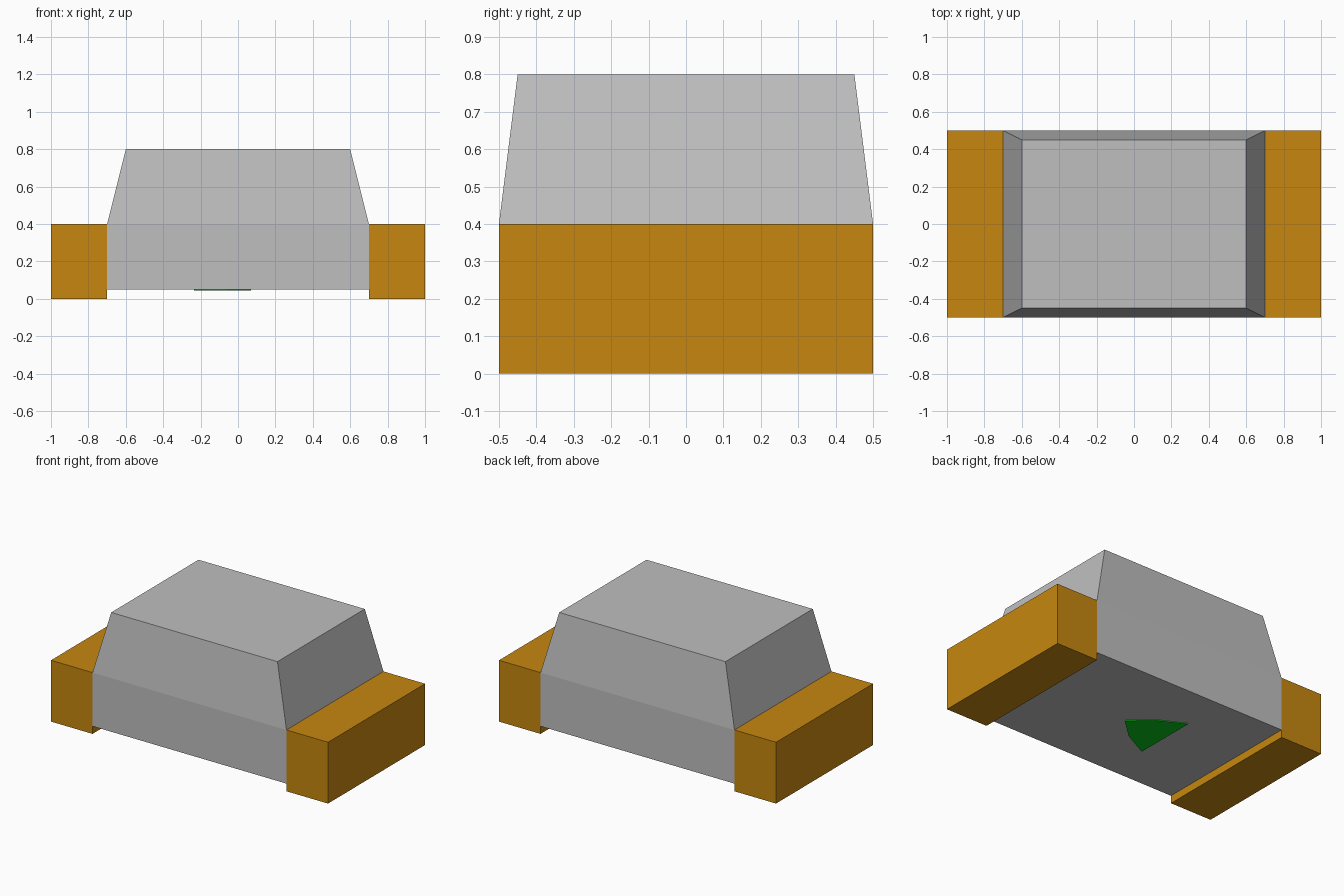
import bpy

old = bpy.data.objects.get("Cube")
if old:
    bpy.data.objects.remove(old, do_unlink=True)


def material(name, rgb):
    mat = bpy.data.materials.new(name)
    mat.use_nodes = True
    mat.diffuse_color = (*rgb, 1)
    mat.node_tree.nodes["Principled BSDF"].inputs["Base Color"].default_value = (*rgb, 1)
    return mat


def loft(name, rings, mat):
    """Closed solid through matching rings of points, listed bottom to top."""
    n = len(rings[0])
    verts = [p for ring in rings for p in ring]
    faces = [tuple(reversed(range(n))), tuple(range(len(verts) - n, len(verts)))]
    for r in range(len(rings) - 1):
        for i in range(n):
            a, b = r * n + i, r * n + (i + 1) % n
            faces.append((a, b, b + n, a + n))
    mesh = bpy.data.meshes.new(name)
    mesh.from_pydata(verts, [], faces)
    mesh.materials.append(mat)
    obj = bpy.data.objects.new(name, mesh)
    bpy.context.collection.objects.link(obj)
    return obj


def rect(x0, x1, y, z):
    return [(x0, -y, z), (x1, -y, z), (x1, y, z), (x0, y, z)]


grey = material("light grey", (0.52, 0.52, 0.52))
amber = material("amber", (0.57, 0.245, 0.005))
green = material("green", (0.002, 0.56, 0.01))

# Body: straight lower block with a tapered top
loft("body", [rect(-0.7, 0.7, 0.5, 0.05),
              rect(-0.7, 0.7, 0.5, 0.4),
              rect(-0.6, 0.6, 0.45, 0.8)], grey)

# End blocks
for name, x0, x1 in (("left_end_block", 0.7, 1.0), ("right_end_block", -1.0, -0.7)):
    loft(name, [rect(x0, x1, 0.5, 0), rect(x0, x1, 0.5, 0.4)], amber)

# Arrow-shaped marker plate under the body, pointing left
half = [(0.07, 0), (-0.06, 0.12), (-0.235, 0.21)]
outline = half + [(x, -y) for x, y in reversed(half[1:])]
loft("underside_marker", [[(x, y, z) for x, y in outline] for z in (0.045, 0.052)], green)
